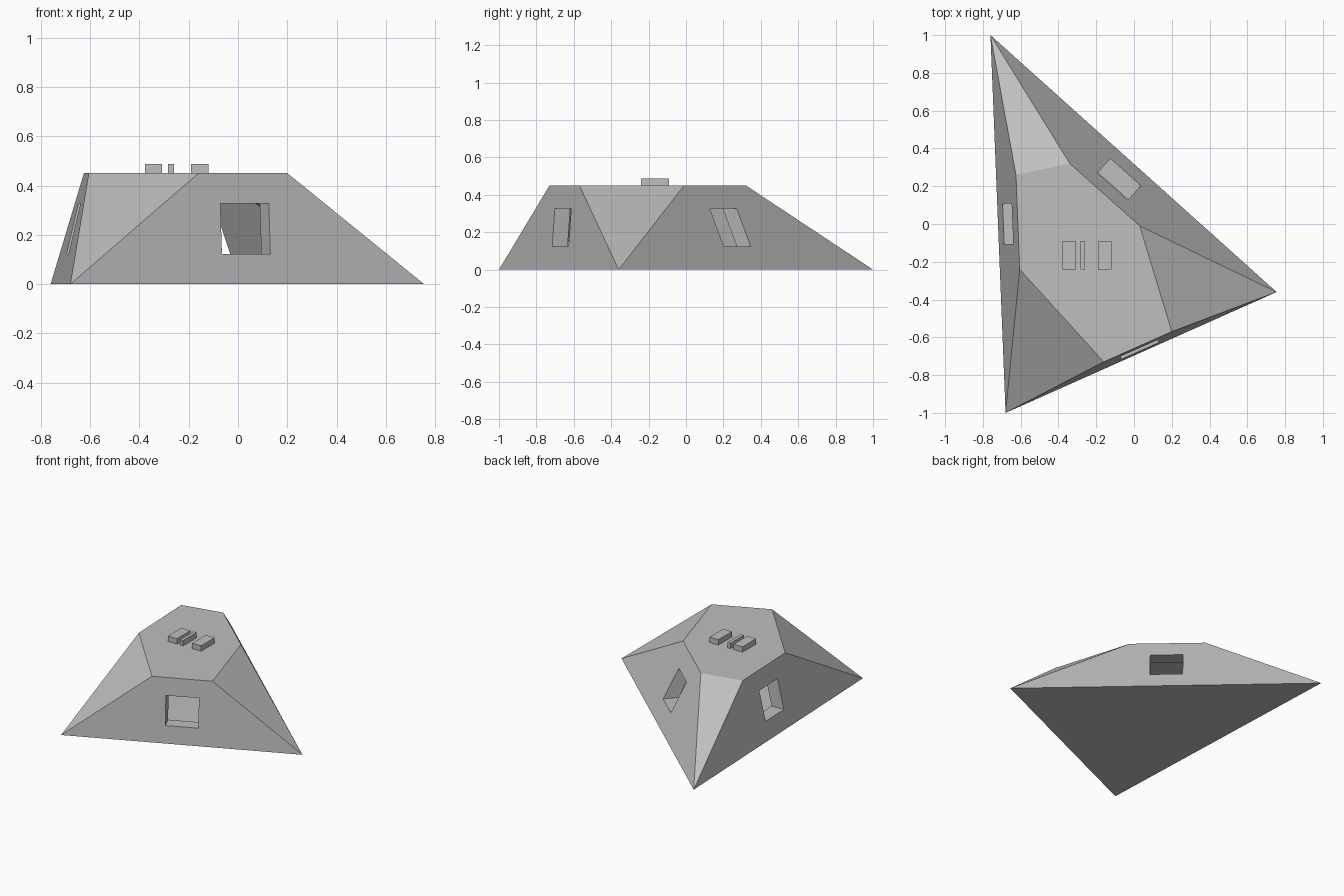
import bpy, bmesh
from math import atan2
from mathutils import Vector

cube = bpy.data.objects.get("Cube")
if cube:
    bpy.data.objects.remove(cube, do_unlink=True)

# Single plain colour
GREY = (0.52, 0.52, 0.52, 1)
grey = bpy.data.materials.new("plain grey")
grey.use_nodes = True
grey.diffuse_color = GREY
grey.node_tree.nodes["Principled BSDF"].inputs["Base Color"].default_value = GREY

HEIGHT = 0.45
WALL = 0.09
FLOOR = 0.05


def make_object(name, bm):
    bmesh.ops.recalc_face_normals(bm, faces=bm.faces)
    mesh = bpy.data.meshes.new(name)
    bm.to_mesh(mesh)
    bm.free()
    mesh.materials.append(grey)
    obj = bpy.data.objects.new(name, mesh)
    bpy.context.collection.objects.link(obj)
    return obj


def box(name, centre, size, turn=0.0):
    bm = bmesh.new()
    bmesh.ops.create_cube(bm, size=1)
    bmesh.ops.scale(bm, vec=size, verts=bm.verts)
    obj = make_object(name, bm)
    obj.location = centre
    obj.rotation_euler.z = turn
    return obj


def cut(target, cutter):
    """Subtract the cutter from the target and discard it."""
    cutter.hide_render = True
    mod = target.modifiers.new("cut", "BOOLEAN")
    mod.operation = "DIFFERENCE"
    mod.solver = "EXACT"
    mod.object = cutter
    bpy.context.view_layer.objects.active = target
    bpy.ops.object.modifier_apply(modifier=mod.name)
    bpy.data.objects.remove(cutter, do_unlink=True)


# Shell: triangular base rising to a six-sided roof, two roof points per corner
base = [(-0.68, -1.0), (0.755, -0.36), (-0.76, 1.0)]
roof = [(-0.605, -0.24), (-0.16, -0.73), (0.20, -0.57),
        (0.03, -0.01), (-0.34, 0.32), (-0.625, 0.26)]
bm = bmesh.new()
low = [bm.verts.new((x, y, 0)) for x, y in base]
top = [bm.verts.new((x, y, HEIGHT)) for x, y in roof]
bm.faces.new(low[::-1])
bm.faces.new(top)
for i in range(3):
    j = (i + 1) % 3
    bm.faces.new((low[i], top[2 * i + 1], top[2 * i]))
    bm.faces.new((low[i], low[j], top[2 * j], top[2 * i + 1]))
bmesh.ops.recalc_face_normals(bm, faces=bm.faces)
planes = [(f.calc_center_median(), f.normal.copy()) for f in bm.faces]
points = [v.co.copy() for v in bm.verts]
shell = make_object("shell", bm)

# Inner room: the same solid trimmed inward on every side
for centre, normal in planes:
    room = bmesh.new()
    for p in points:
        room.verts.new(p)
    bmesh.ops.convex_hull(room, input=room.verts)
    depth = FLOOR if normal.z < -0.9 else WALL
    bmesh.ops.bisect_plane(room, geom=room.verts[:] + room.edges[:] + room.faces[:],
                           plane_co=centre - normal * depth, plane_no=normal,
                           clear_outer=True)
    points = [v.co.copy() for v in room.verts]
    room.free()
room = bmesh.new()
for p in points:
    room.verts.new(p)
bmesh.ops.remove_doubles(room, verts=room.verts, dist=0.0005)
hull = bmesh.ops.convex_hull(room, input=room.verts)
loose = [v for v in room.verts if not v.link_faces]
bmesh.ops.delete(room, geom=loose, context="VERTS")
cut(shell, make_object("room_cutter", room))

# One window through each long wall
windows = [(0.03, -0.665), (-0.08, 0.235), (-0.67, 0.0)]
for i, (x, y) in enumerate(windows):
    along = Vector(base[(i + 1) % 3]) - Vector(base[i])
    cut(shell, box("window_cutter", (x, y, 0.225), (0.215, 0.4, 0.205),
                   atan2(along.y, along.x)))

# Raised blocks on the roof
for name, x, width in (("roof_block_right", -0.343, 0.07),
                       ("roof_block_middle", -0.272, 0.024),
                       ("roof_block_left", -0.155, 0.07)):
    box(name, (x, -0.165, HEIGHT + 0.0175), (width, 0.15, 0.041))
